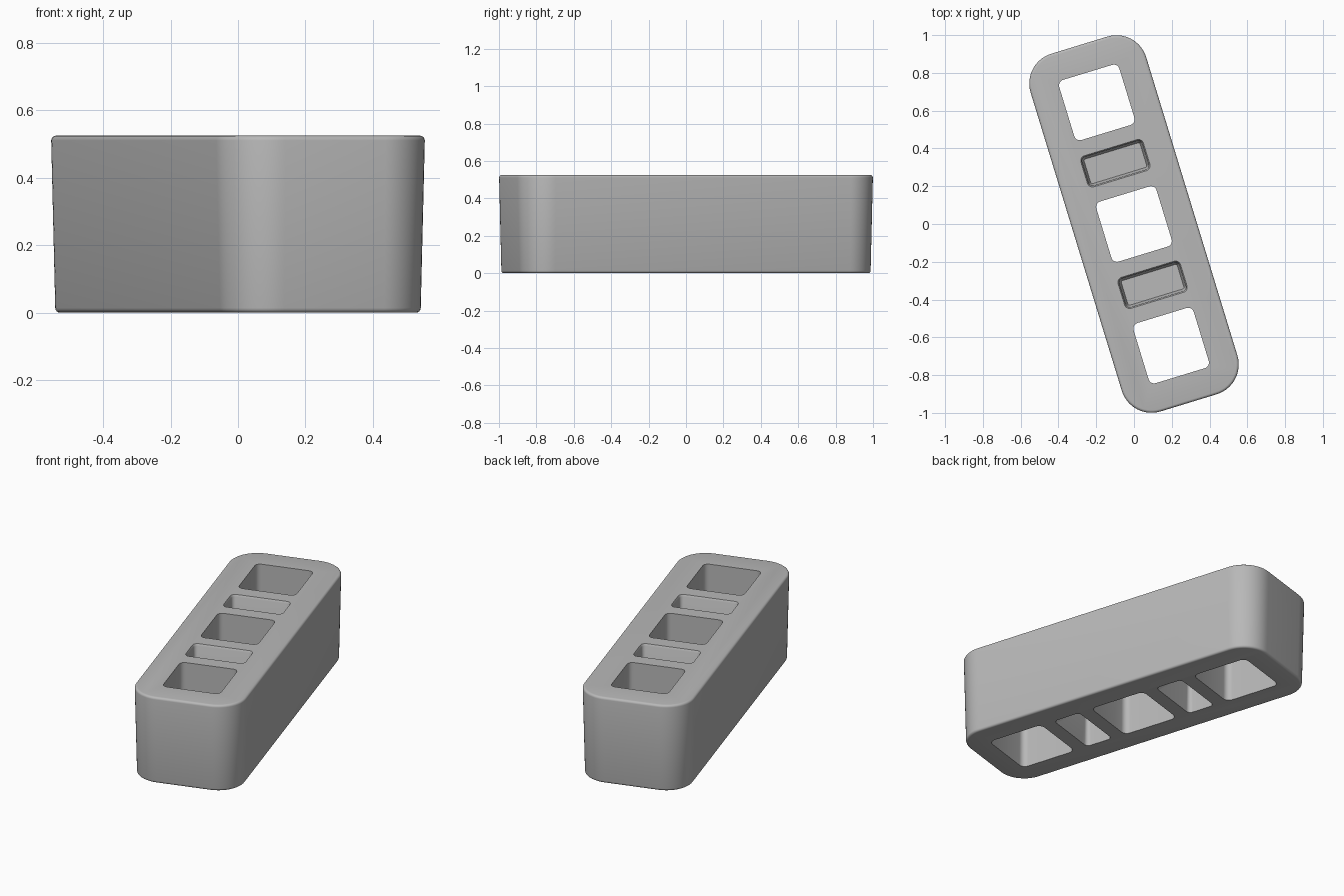
import bpy, bmesh, math

if "Cube" in bpy.data.objects:
    bpy.data.objects.remove(bpy.data.objects["Cube"], do_unlink=True)

HEIGHT = 0.525
TILT = math.radians(17)      # the block lies turned about z
PITCH = 0.673                # spacing of the square holes

grey = bpy.data.materials.new("plain grey")
grey.use_nodes = True
colour = (0.48, 0.48, 0.48, 1)
grey.diffuse_color = colour
grey.node_tree.nodes["Principled BSDF"].inputs["Base Color"].default_value = colour


def ring(bm, hx, hy, r, z, cy, steps):
    """One rounded-rectangle loop of vertices."""
    verts = []
    for q, (sx, sy) in enumerate([(1, 1), (-1, 1), (-1, -1), (1, -1)]):
        for i in range(steps + 1):
            a = math.pi / 2 * (q + i / steps)
            verts.append(bm.verts.new((sx * (hx - r) + r * math.cos(a),
                                       cy + sy * (hy - r) + r * math.sin(a), z)))
    return verts


def rounded_prism(name, hx, hy, r, profile, cy=0, steps=6):
    """Loft rounded rectangles through (z, outward offset) pairs, bottom to top."""
    bm = bmesh.new()
    loops = [ring(bm, hx + d, hy + d, r + d, z, cy, steps) for z, d in profile]
    for low, high in zip(loops, loops[1:]):
        for i in range(len(low)):
            j = (i + 1) % len(low)
            bm.faces.new((low[i], low[j], high[j], high[i]))
    bm.faces.new(loops[0][::-1])
    bm.faces.new(loops[-1])
    mesh = bpy.data.meshes.new(name)
    bm.to_mesh(mesh)
    bm.free()
    mesh.materials.append(grey)
    obj = bpy.data.objects.new(name, mesh)
    bpy.context.collection.objects.link(obj)
    obj.rotation_euler.z = TILT
    return obj


# Main block: slight draft, rolled top and bottom edges
FILLET, DRAFT = 0.014, 0.012
arc = [math.pi / 2 * i / 4 for i in range(5)]
profile = [(FILLET * (1 - math.sin(a)), -DRAFT - FILLET * (1 - math.cos(a))) for a in reversed(arc)]
profile += [(HEIGHT - FILLET * (1 - math.sin(a)), -FILLET * (1 - math.cos(a))) for a in arc]
block = rounded_prism("block", 0.32, 0.99, 0.165, profile, steps=14)

# Square holes right through, widening a little downwards
cutters = [rounded_prism("square_hole", 0.166, 0.166, 0.03,
                         [(-0.05, 0.006), (HEIGHT + 0.05, 0)], k * PITCH)
           for k in (-1, 0, 1)]

# Slots between them: a pocket from above and one from below, with a web between
for k in (-0.5, 0.5):
    cutters.append(rounded_prism("upper_pocket", 0.171, 0.084, 0.026,
                                 [(0.28, -0.016), (0.29, -0.011), (HEIGHT - 0.012, -0.005),
                                  (HEIGHT, 0.002), (HEIGHT + 0.05, 0.002)], k * PITCH))
    cutters.append(rounded_prism("lower_pocket", 0.168, 0.084, 0.026,
                                 [(-0.05, 0), (0.24, -0.006)], k * PITCH))

for cutter in cutters:
    cut = block.modifiers.new(cutter.name, 'BOOLEAN')
    cut.operation = 'DIFFERENCE'
    cut.solver = 'EXACT'
    cut.object = cutter

# Apply the cuts, then remove the cutters
bpy.ops.object.select_all(action='DESELECT')
bpy.context.view_layer.objects.active = block
block.select_set(True)
for cut in list(block.modifiers):
    bpy.ops.object.modifier_apply(modifier=cut.name)
for cutter in cutters:
    bpy.data.objects.remove(cutter, do_unlink=True)

bpy.ops.object.shade_smooth_by_angle(angle=math.radians(35))
